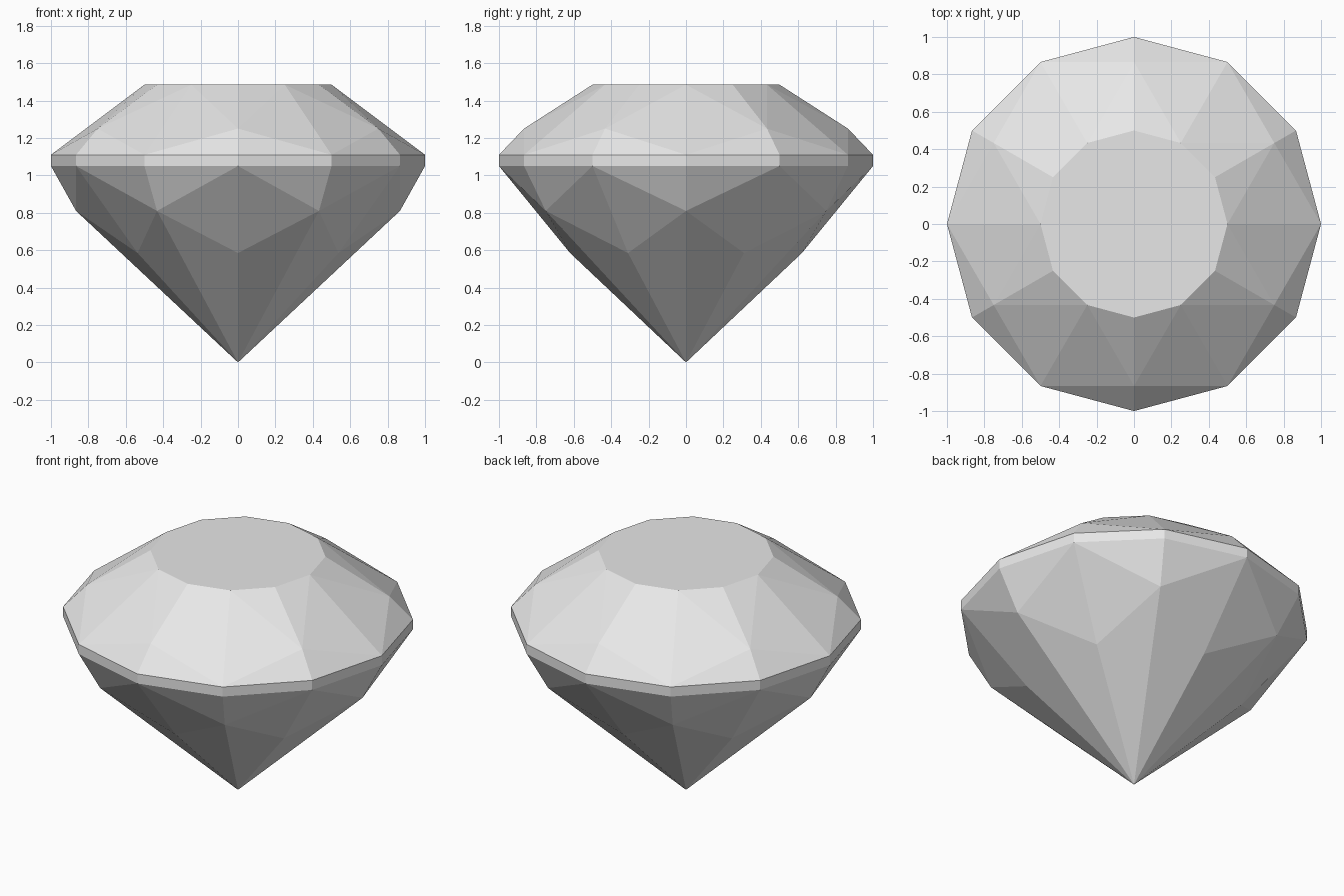
import bpy
import bmesh
from math import sin, cos, radians

cube = bpy.data.objects.get("Cube")
if cube:
    bpy.data.objects.remove(cube)

SIDES = 12
bm = bmesh.new()


def ring(radius, z, first=0, step=1):
    """Vertices of a ring, keyed by position number around the stone."""
    return {i: bm.verts.new((radius * cos(radians(30 * i)),
                             radius * sin(radians(30 * i)), z))
            for i in range(first, SIDES, step)}


# Rings from top to bottom
table = ring(0.5, 1.485)
crown = ring(0.866, 1.25, first=1, step=2)
girdle_top = ring(1.0, 1.11)
girdle_low = ring(1.0, 1.05)
pavilion = ring(0.866, 0.81, step=2)
lower = ring(0.62, 0.585, first=1, step=2)
culet = bm.verts.new((0, 0, 0))

# Flat table on top
bm.faces.new(table.values())

# Each even corner has a mirrored pair of sectors, one to either side
for even in range(0, SIDES, 2):
    for side in (-1, 1):
        odd = (even + side) % SIDES
        sector = [
            # crown facets
            (table[even], table[odd], crown[odd]),
            (table[even], crown[odd], girdle_top[even]),
            (girdle_top[even], crown[odd], girdle_top[odd]),
            # girdle band
            (girdle_top[even], girdle_top[odd], girdle_low[odd], girdle_low[even]),
            # pavilion facets
            (girdle_low[even], girdle_low[odd], pavilion[even]),
            (girdle_low[odd], lower[odd], pavilion[even]),
            (pavilion[even], lower[odd], culet),
        ]
        for corners in sector:
            bm.faces.new(corners)

bmesh.ops.recalc_face_normals(bm, faces=bm.faces)
mesh = bpy.data.meshes.new("cut_gemstone")
bm.to_mesh(mesh)
bm.free()

# Plain pale grey
colour = (0.8, 0.8, 0.8, 1)
grey = bpy.data.materials.new("pale_grey")
grey.use_nodes = True
grey.diffuse_color = colour
grey.node_tree.nodes["Principled BSDF"].inputs["Base Color"].default_value = colour
mesh.materials.append(grey)

gem = bpy.data.objects.new("cut_gemstone", mesh)
bpy.context.collection.objects.link(gem)
